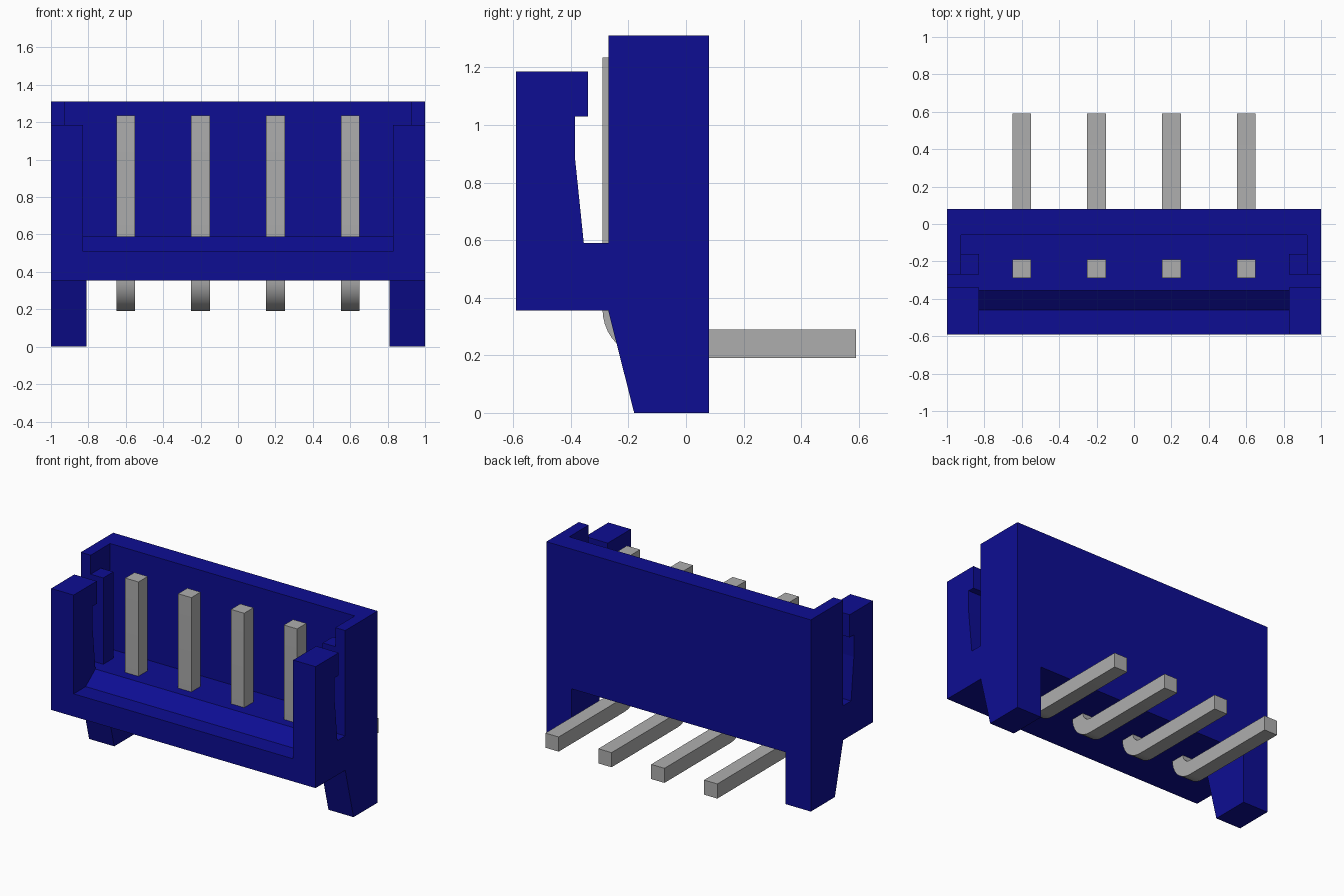
import bpy, bmesh, math

cube = bpy.data.objects.get("Cube")
if cube:
    bpy.data.objects.remove(cube, do_unlink=True)


def material(name, rgb):
    m = bpy.data.materials.new(name)
    m.use_nodes = True
    m.diffuse_color = (*rgb, 1)
    m.node_tree.nodes["Principled BSDF"].inputs["Base Color"].default_value = (*rgb, 1)
    return m


blue = material("blue plastic", (0.004, 0.004, 0.29))
grey = material("grey metal", (0.42, 0.42, 0.42))


def prism(name, profile, x0, x1, mat):
    """Extrude a (y, z) outline from x0 to x1."""
    bm = bmesh.new()
    face = bm.faces.new([bm.verts.new((x0, y, z)) for y, z in profile])
    ext = bmesh.ops.extrude_face_region(bm, geom=[face])
    verts = [g for g in ext["geom"] if isinstance(g, bmesh.types.BMVert)]
    bmesh.ops.translate(bm, verts=verts, vec=(x1 - x0, 0, 0))
    bmesh.ops.recalc_face_normals(bm, faces=bm.faces)
    mesh = bpy.data.meshes.new(name)
    bm.to_mesh(mesh)
    bm.free()
    mesh.materials.append(mat)
    ob = bpy.data.objects.new(name, mesh)
    bpy.context.collection.objects.link(ob)
    return ob


# Housing: side outline with the latch post, rear wall and leg
housing = prism("housing", [
    (-0.59, 0.355), (-0.27, 0.355), (-0.18, 0), (0.08, 0), (0.08, 1.31),
    (-0.27, 1.31), (-0.27, 0.59), (-0.355, 0.59), (-0.385, 0.88),
    (-0.385, 1.03), (-0.34, 1.03), (-0.34, 1.185), (-0.59, 1.185)], -1, 1, blue)

# Hollows, each given as an outline and a half width
hollows = [
    # front window, sloped sill and main cavity
    ([(-1, 0.51), (-0.46, 0.51), (-0.355, 0.59), (-0.06, 0.59), (-0.06, 2), (-1, 2)], 0.83),
    # side pockets behind and above the inner guide ribs
    ([(-0.16, 0.59), (-0.06, 0.59), (-0.06, 2), (-0.3, 2), (-0.3, 1.18), (-0.16, 1.18)], 0.925),
    # gap between the legs
    ([(-0.27, -0.2), (1, -0.2), (1, 0.355), (-0.27, 0.355)], 0.81),
]
for outline, half in hollows:
    cutter = prism("cutter", outline, -half, half, blue)
    cutter.hide_render = True
    mod = housing.modifiers.new("hollow", 'BOOLEAN')
    mod.operation = 'DIFFERENCE'
    mod.solver = 'EXACT'
    mod.object = cutter
    bpy.context.view_layer.objects.active = housing
    bpy.ops.object.modifier_apply(modifier=mod.name)
    bpy.data.objects.remove(cutter, do_unlink=True)

# Pins: square bars bent from vertical to horizontal
CY, CZ, STEPS = -0.12, 0.36, 10


def bend(radius):
    angles = [math.pi + i / STEPS * math.pi / 2 for i in range(STEPS + 1)]
    return [(CY + radius * math.cos(a), CZ + radius * math.sin(a)) for a in angles]


pin_outline = ([(-0.29, 1.235)] + bend(0.17) + [(0.59, 0.19), (0.59, 0.29)]
               + bend(0.07)[::-1] + [(-0.19, 1.235)])
for i in range(4):
    x = -0.6 + 0.4 * i
    pin = prism(f"pin_{i + 1}", pin_outline, x - 0.05, x + 0.05, grey)
    bpy.ops.object.select_all(action='DESELECT')
    pin.select_set(True)
    bpy.context.view_layer.objects.active = pin
    bpy.ops.object.shade_smooth_by_angle(angle=math.radians(30))
